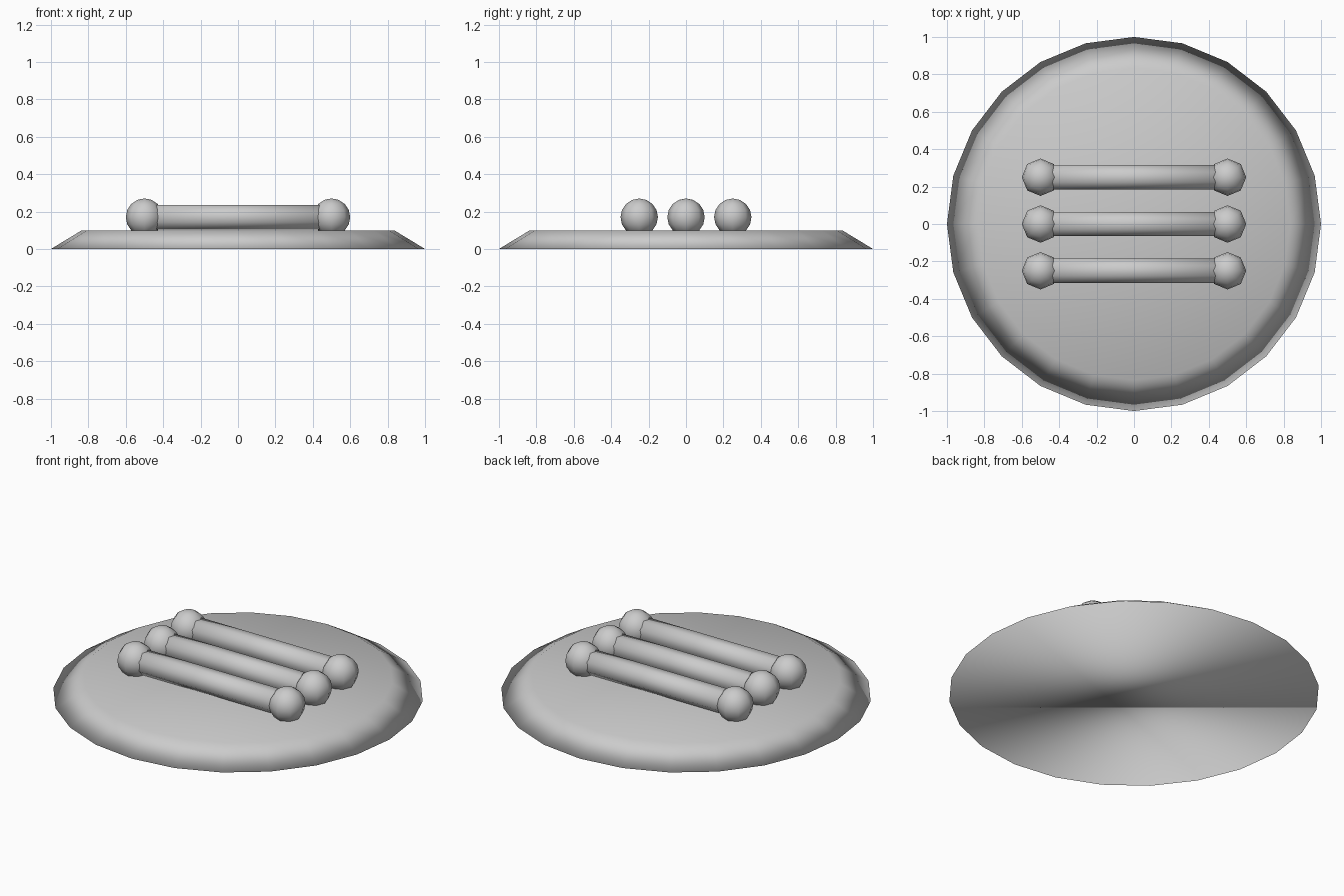
import bpy
from math import pi

if "Cube" in bpy.data.objects:
    bpy.data.objects.remove(bpy.data.objects["Cube"])


def finish(name):
    obj = bpy.context.object
    obj.name = name
    bpy.ops.object.shade_smooth()
    return obj


# Sloped round base, smooth shaded all over
bpy.ops.mesh.primitive_cone_add(vertices=24, radius1=1.0, radius2=0.835,
                                depth=0.1, location=(0, 0, 0.05))
finish("round_base")

# Three bars lying side by side, each with a ball at both ends
Z = 0.17
for i, y in enumerate((-0.25, 0.0, 0.25), 1):
    bpy.ops.mesh.primitive_cylinder_add(vertices=8, radius=0.07, depth=1.0,
                                        location=(0, y, Z), rotation=(0, pi / 2, 0))
    bar = finish(f"bar_{i}")
    bar.rotation_euler = (pi / 8, pi / 2, 0)
    bar.rotation_euler = (0, pi / 2, 0)
    # turn the octagon so that flats face up and sideways
    for v in bar.data.vertices:
        a, b = v.co.x, v.co.y
        c, s = 0.92388, 0.38268
        v.co.x, v.co.y = a * c - b * s, a * s + b * c
    for side, x in (("left", -0.5), ("right", 0.5)):
        bpy.ops.mesh.primitive_uv_sphere_add(segments=8, ring_count=8, radius=0.1,
                                             location=(x, y, Z))
        finish(f"ball_{i}_{side}")
